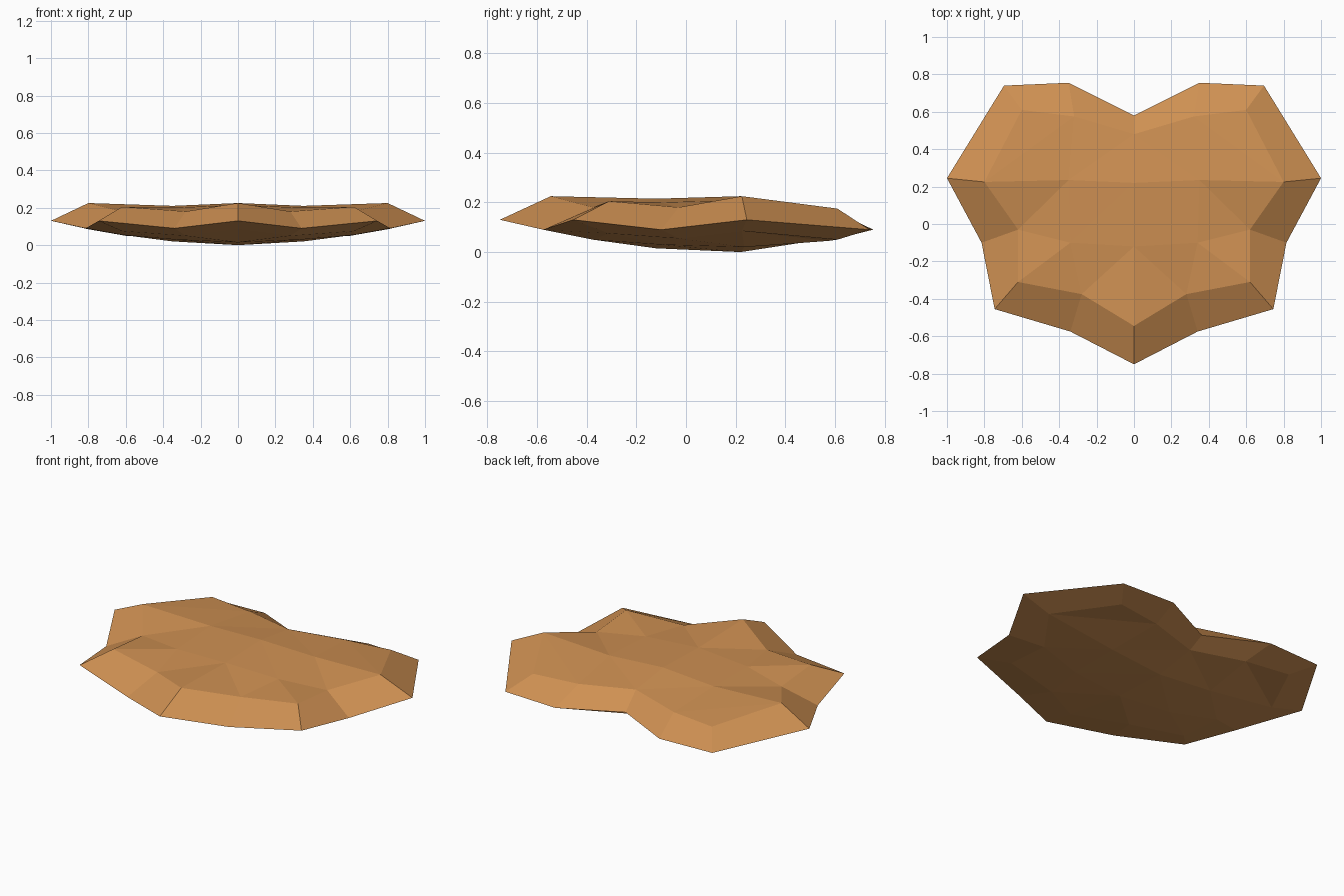
import bpy, bmesh

if "Cube" in bpy.data.objects:
    bpy.data.objects.remove(bpy.data.objects["Cube"])

# Half outline of the slab: back middle, round the right side, to front middle
RIM = [(0, .58, .09), (.35, .755, .09), (.695, .74, .09), (1, .245, .13),
       (.815, -.10, .09), (.745, -.455, .13), (.34, -.575, .09), (0, -.75, .13)]

# Inner rows (back to front), centre to side: x, y, top z, bottom z
ROWS = [[(0, .48, .19, .04), (.32, .575, .175, .045), (.60, .61, .175, .05)],
        [(0, .22, .225, .0), (.35, .235, .21, .02), (.80, .225, .225, .085)],
        [(0, -.12, .215, .015), (.34, -.10, .20, .03), (.62, -.03, .18, .055)],
        [(0, -.545, .225, .085), (.28, -.375, .18, .05), (.62, -.31, .205, .075)]]
# Inner boundary, in the same order as the rim
EDGE = [(0, 0), (0, 1), (0, 2), (1, 2), (2, 2), (3, 2), (3, 1), (3, 0)]

bm = bmesh.new()
rim = [bm.verts.new(p) for p in RIM]


def add_side(k):
    """Faceted field plus the bevelled band out to the rim (k=2 top, 3 bottom)."""
    g = [[bm.verts.new((p[0], p[1], p[k])) for p in row] for row in ROWS]
    for r in range(3):
        for c in range(2):
            a, b, d, e = g[r][c], g[r][c + 1], g[r + 1][c + 1], g[r + 1][c]
            bm.faces.new((a, b, d))
            bm.faces.new((a, d, e))
    edge = [g[r][c] for r, c in EDGE]
    for i in range(7):
        bm.faces.new((edge[i], rim[i], rim[i + 1], edge[i + 1]))


add_side(2)
add_side(3)

# Mirror the half across the centre and weld it
geo = bm.verts[:] + bm.edges[:] + bm.faces[:]
dup = bmesh.ops.duplicate(bm, geom=geo)["geom"]
for v in dup:
    if isinstance(v, bmesh.types.BMVert):
        v.co.x = -v.co.x
bmesh.ops.remove_doubles(bm, verts=bm.verts[:], dist=1e-4)
bmesh.ops.recalc_face_normals(bm, faces=bm.faces[:])

mesh = bpy.data.meshes.new("stone_slab")
bm.to_mesh(mesh)
bm.free()

sandstone = bpy.data.materials.new("orange sandstone")
sandstone.diffuse_color = (.62, .28, .085, 1)
sandstone.use_nodes = True
sandstone.node_tree.nodes["Principled BSDF"].inputs["Base Color"].default_value = sandstone.diffuse_color
mesh.materials.append(sandstone)
bpy.context.collection.objects.link(bpy.data.objects.new("stone_slab", mesh))
